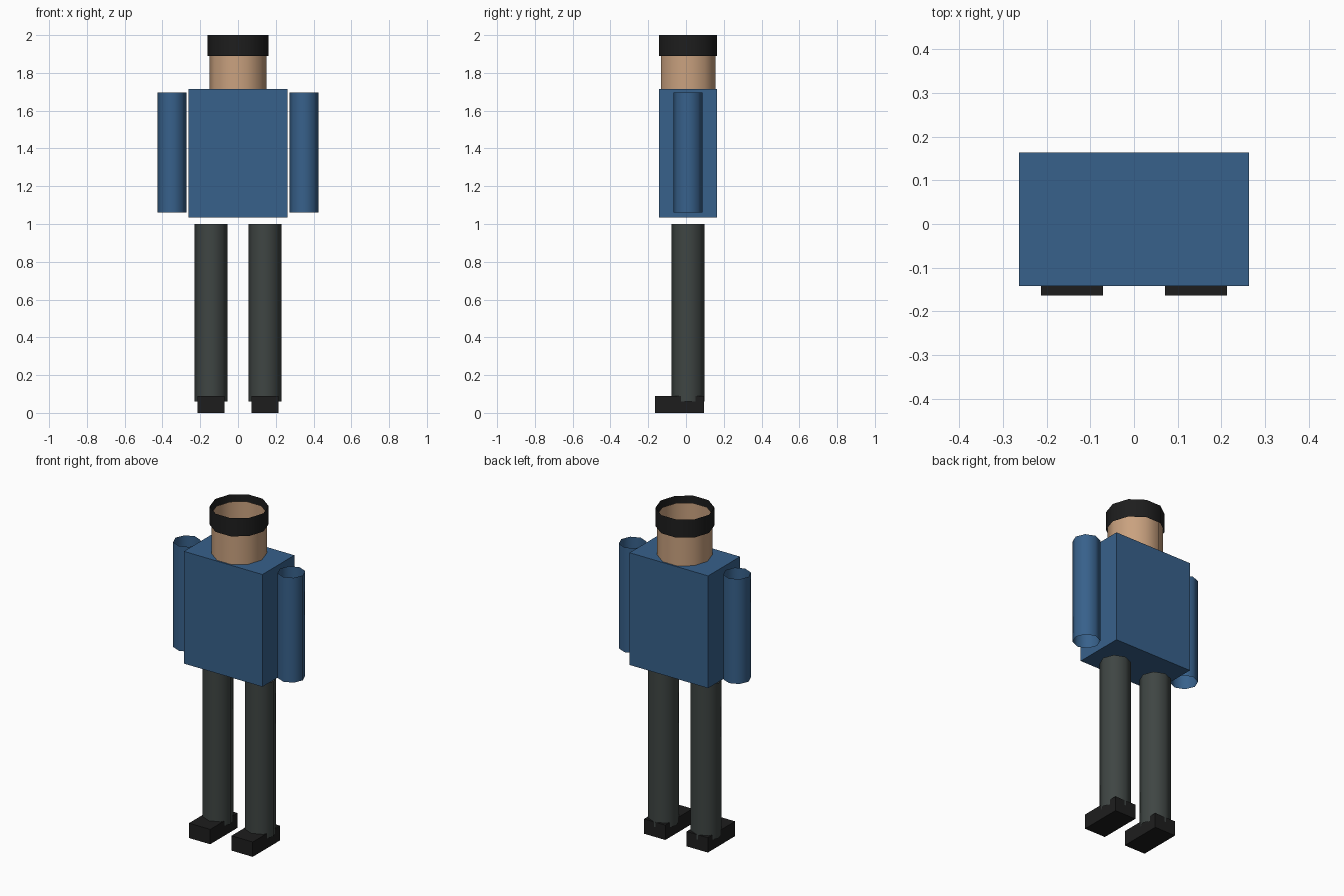
import bpy
import bmesh
from math import cos, sin, tau

old = bpy.data.objects.get("Cube")
if old:
    bpy.data.objects.remove(old, do_unlink=True)

MID_Y = 0.011  # depth of the body axis


def material(name, r, g, b):
    colour = tuple((c / 255) ** 2.2 for c in (r, g, b)) + (1.0,)
    mat = bpy.data.materials.new(name)
    mat.use_nodes = True
    mat.diffuse_color = colour
    bsdf = next(n for n in mat.node_tree.nodes if n.type == "BSDF_PRINCIPLED")
    bsdf.inputs["Base Color"].default_value = colour
    return mat


def add_object(name, bm, mat, smooth=False):
    bmesh.ops.recalc_face_normals(bm, faces=bm.faces)
    for face in bm.faces:
        face.smooth = smooth
    mesh = bpy.data.meshes.new(name)
    bm.to_mesh(mesh)
    bm.free()
    mesh.materials.append(mat)
    obj = bpy.data.objects.new(name, mesh)
    bpy.context.collection.objects.link(obj)
    return obj


def tube(name, x, radius, bottom, top, sides, mat):
    """Open-ended tube with corners on the x axis."""
    bm = bmesh.new()
    rings = [[bm.verts.new((x + radius * cos(tau * i / sides),
                            MID_Y + radius * sin(tau * i / sides), z))
              for i in range(sides)] for z in (bottom, top)]
    low, high = rings
    for i in range(sides):
        j = (i + 1) % sides
        bm.faces.new((low[i], low[j], high[j], high[i]))
    return add_object(name, bm, mat, smooth=True)


def box(name, low, high, mat):
    bm = bmesh.new()
    bmesh.ops.create_cube(bm, size=1)
    for v in bm.verts:
        v.co = [b if c > 0 else a for a, b, c in zip(low, high, v.co)]
    return add_object(name, bm, mat)


blue = material("shirt blue", 58, 97, 138)
skin = material("skin tan", 200, 160, 126)
grey = material("trouser grey", 65, 71, 69)
black = material("near black", 35, 35, 35)

# Torso, head and hat band
box("torso", (-0.263, -0.142, 1.035), (0.263, 0.164, 1.715), blue)
tube("head", 0, 0.152, 1.70, 1.96, 10, skin)
tube("hat_band", 0, 0.162, 1.89, 2.0, 10, black)

# Limbs and shoes on both sides
for side, s in (("left", 1), ("right", -1)):
    tube(side + "_arm", s * 0.35, 0.077, 1.06, 1.695, 8, blue)
    tube(side + "_leg", s * 0.1425, 0.087, 0.06, 1.0, 8, grey)
    x = s * 0.1425
    box(side + "_shoe", (x - 0.071, -0.164, 0), (x + 0.071, 0.096, 0.09), black)
